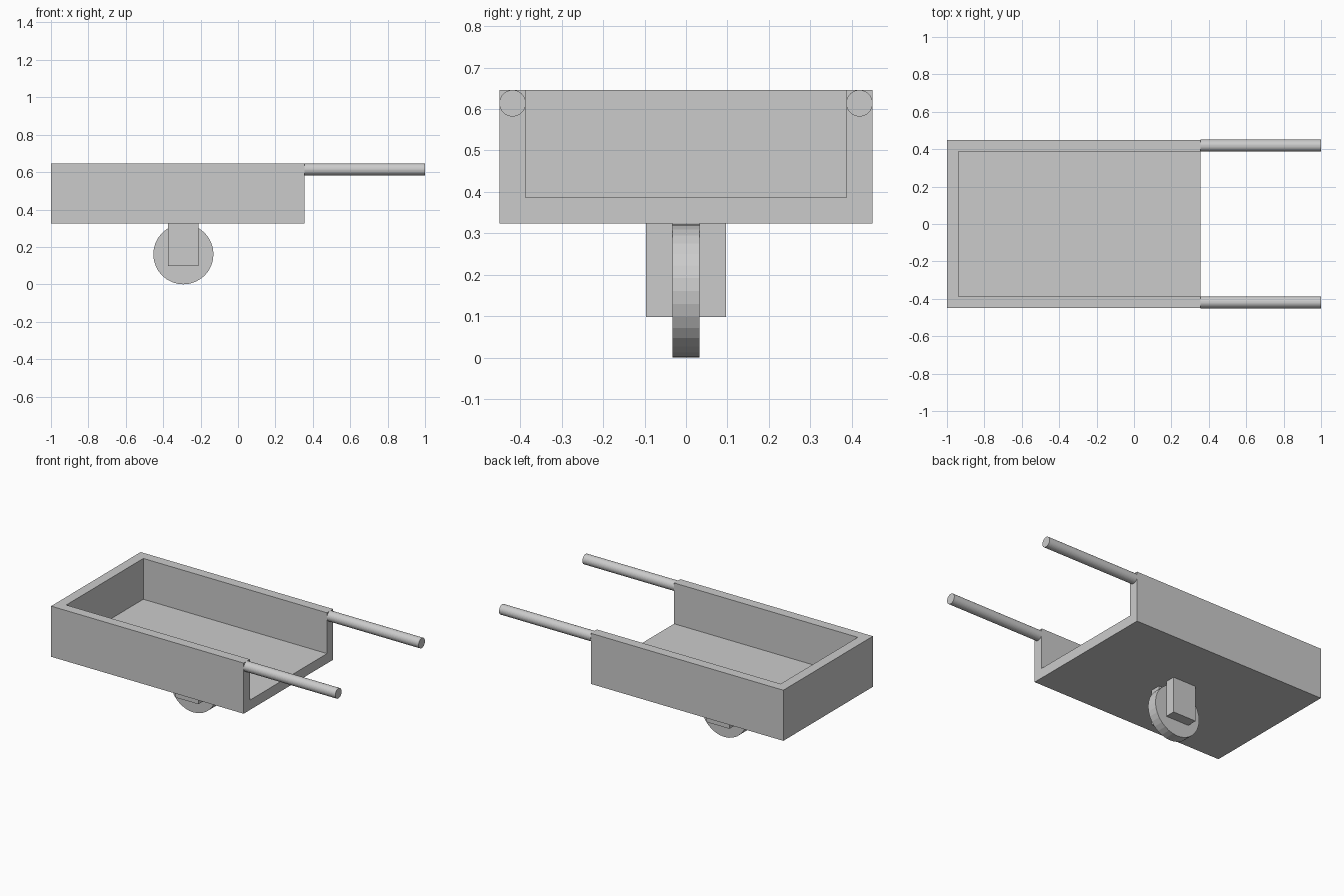
import bpy, bmesh, math
from mathutils import Matrix, Vector

if "Cube" in bpy.data.objects:
    bpy.data.objects.remove(bpy.data.objects["Cube"])

WALL = 0.0625
X0, X1 = -1.0, 0.355
HALF_W = 0.45
Z0, Z1 = 0.324, 0.646


def finish(name, bm):
    mesh = bpy.data.meshes.new(name)
    bmesh.ops.recalc_face_normals(bm, faces=bm.faces)
    bm.to_mesh(mesh)
    bm.free()
    obj = bpy.data.objects.new(name, mesh)
    bpy.context.collection.objects.link(obj)
    return obj


def box(name, lo, hi):
    lo, hi = Vector(lo), Vector(hi)
    bm = bmesh.new()
    bmesh.ops.create_cube(bm, size=1, matrix=Matrix.Translation((lo + hi) / 2)
                          @ Matrix.Diagonal((*(hi - lo), 1)))
    return finish(name, bm)


def cylinder(name, centre, radius, length, rotation):
    bm = bmesh.new()
    bmesh.ops.create_cone(bm, cap_ends=True, segments=32, radius1=radius,
                          radius2=radius, depth=length,
                          matrix=Matrix.Translation(centre) @ rotation)
    return finish(name, bm)


# Tray: solid box hollowed out, open at the handle end
tray = box("tray", (X0, -HALF_W, Z0), (X1, HALF_W, Z1))
cutter = box("tray_cutter", (X0 + WALL, -HALF_W + WALL, Z0 + WALL),
             (X1 + 0.1, HALF_W - WALL, Z1 + 0.1))
cutter.hide_render = True
cutter.hide_viewport = True
cut = tray.modifiers.new("hollow", 'BOOLEAN')
cut.operation = 'DIFFERENCE'
cut.solver = 'EXACT'
cut.object = cutter

# Wheel
cylinder("wheel", (-0.292, 0, 0.161), 0.161, 0.065,
         Matrix.Rotation(math.pi / 2, 4, 'X'))

# Handles and wheel brackets on both sides
for side, s in (("front", -1), ("back", 1)):
    cylinder(side + "_handle", ((X1 + 1) / 2, s * (HALF_W - WALL / 2), Z1 - 0.032),
             0.032, 1 - X1, Matrix.Rotation(math.pi / 2, 4, 'Y'))
    y0, y1 = sorted((s * 0.0325, s * 0.0965))
    box(side + "_wheel_bracket", (-0.373, y0, 0.098), (-0.211, y1, Z0))
